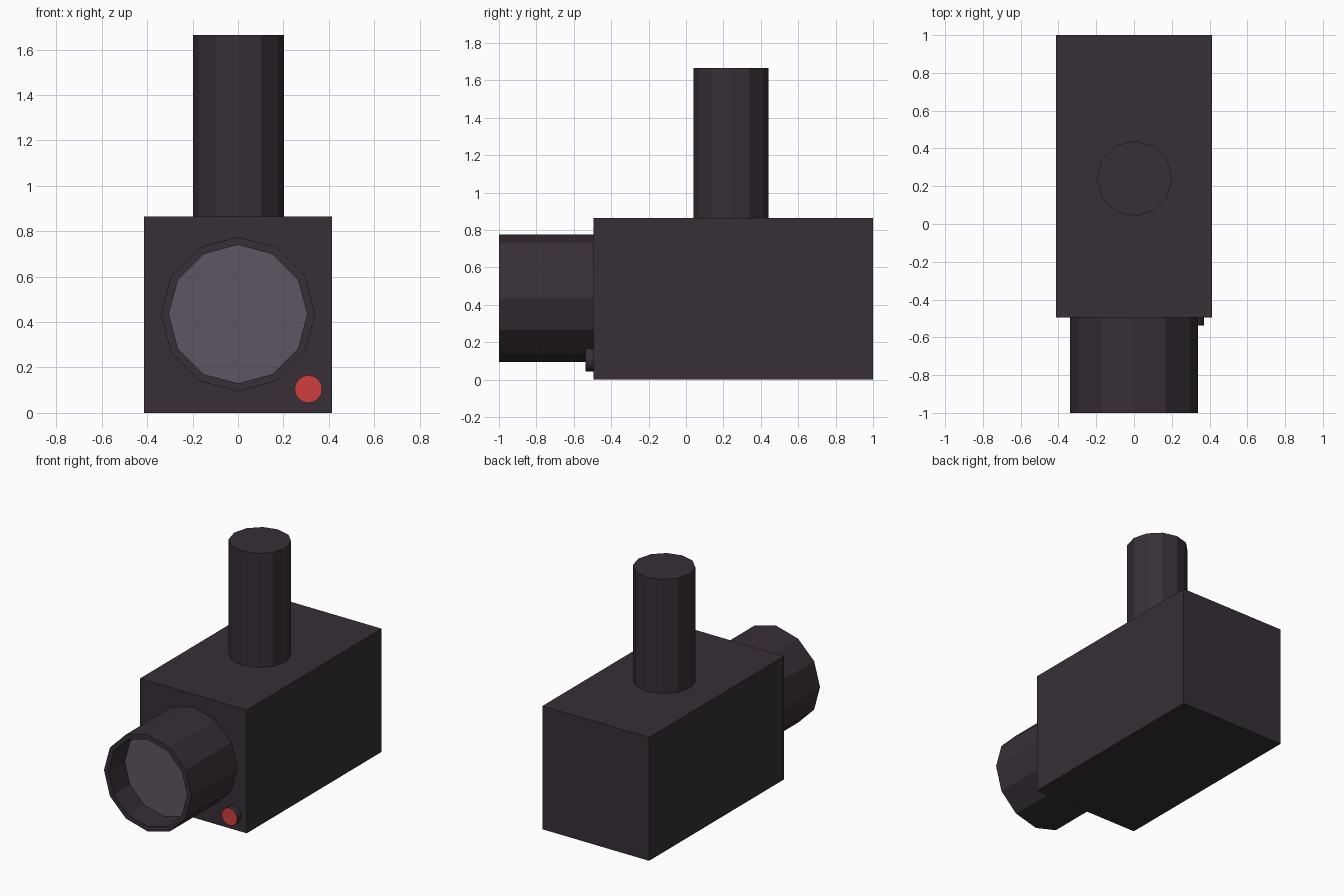
import bpy, bmesh, math
from mathutils import Matrix

if "Cube" in bpy.data.objects:
    bpy.data.objects.remove(bpy.data.objects["Cube"])


def material(name, rgb):
    """Flat material from sRGB 0-255 values."""
    m = bpy.data.materials.new(name)
    lin = [((c / 255 + 0.055) / 1.055) ** 2.4 for c in rgb]
    m.diffuse_color = (*lin, 1)
    m.use_nodes = True
    m.node_tree.nodes["Principled BSDF"].inputs["Base Color"].default_value = m.diffuse_color
    return m


casing = material("dark casing", (55, 47, 55))
glass = material("lens glass", (95, 85, 98))
red = material("red light", (208, 61, 61))


def finish(name, bm, mats):
    bmesh.ops.recalc_face_normals(bm, faces=bm.faces[:])
    mesh = bpy.data.meshes.new(name)
    bm.to_mesh(mesh)
    bm.free()
    for m in mats:
        mesh.materials.append(m)
    obj = bpy.data.objects.new(name, mesh)
    bpy.context.collection.objects.link(obj)
    return obj


def lathe(name, profile, sides, matrix, mats, end_index=0):
    """Turn (radius, height) points round z, cap both ends; last cap gets end_index."""
    bm = bmesh.new()
    rings = []
    for r, h in profile:
        rings.append([bm.verts.new((r * math.cos(2 * math.pi * i / sides),
                                    r * math.sin(2 * math.pi * i / sides), h))
                      for i in range(sides)])
    for a, b in zip(rings, rings[1:]):
        for i in range(sides):
            j = (i + 1) % sides
            bm.faces.new((a[i], a[j], b[j], b[i]))
    bm.faces.new(rings[0])
    bm.faces.new(rings[-1]).material_index = end_index
    bm.transform(matrix)
    return finish(name, bm, mats)


FRONT = -0.495  # front plane of the body
face_front = Matrix.Rotation(math.pi / 2, 4, 'X')  # local z -> -y

# Box body
bm = bmesh.new()
bmesh.ops.create_cube(bm, size=1)
bm.transform(Matrix.Translation((0, (1 + FRONT) / 2, 0.4325))
             @ Matrix.Diagonal((0.828, 1 - FRONT, 0.865, 1)))
finish("body", bm, [casing])

# Hollow lens barrel with recessed glass
lathe("lens_barrel", [(0.34, 0), (0.34, 1 + FRONT), (0.305, 1 + FRONT), (0.305, 0.325)],
      12, Matrix.Translation((0, FRONT, 0.435)) @ face_front, [casing, glass], 1)

# Mounting post on top
lathe("mounting_post", [(0.2, 0), (0.2, 0.8)], 12,
      Matrix.Translation((0.002, 0.24, 0.865)), [casing])

# Indicator light, dark rim with red front
lathe("indicator_light", [(0.061, 0), (0.061, 0.043)], 16,
      Matrix.Translation((0.31, FRONT, 0.105)) @ face_front, [casing, red], 1)
